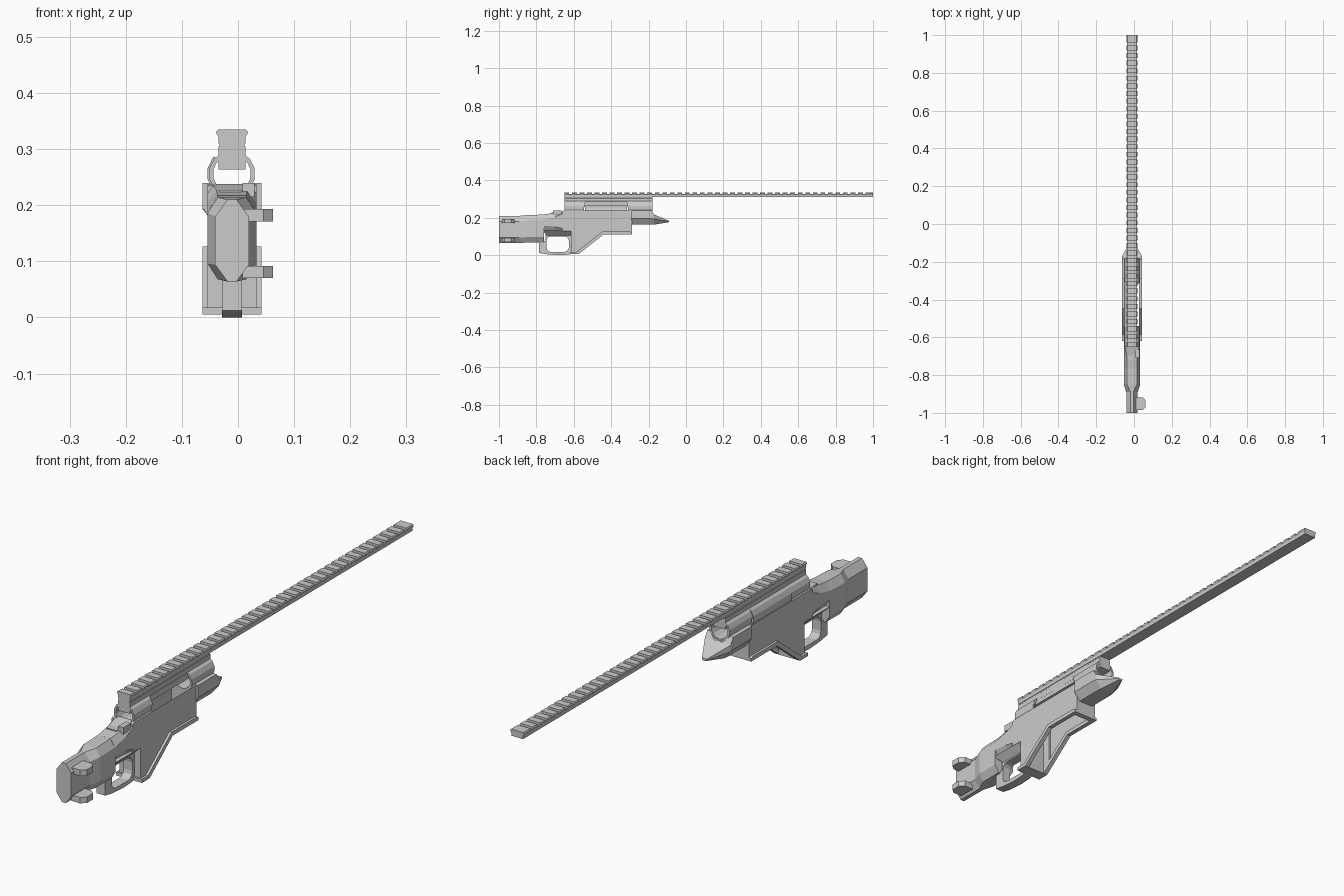
import bpy, bmesh, math
from mathutils import Vector

if "Cube" in bpy.data.objects:
    bpy.data.objects.remove(bpy.data.objects["Cube"])

CX = -0.0107  # centre line of the body


def mesh_object(name, bm):
    bmesh.ops.recalc_face_normals(bm, faces=bm.faces)
    me = bpy.data.meshes.new(name)
    bm.to_mesh(me)
    bm.free()
    ob = bpy.data.objects.new(name, me)
    bpy.context.collection.objects.link(ob)
    return ob


def loft(name, sections):
    """Skin a list of equal-length point rings and cap both ends."""
    bm = bmesh.new()
    rings = [[bm.verts.new(p) for p in s] for s in sections]
    n = len(rings[0])
    for a, b in zip(rings, rings[1:]):
        for i in range(n):
            j = (i + 1) % n
            bm.faces.new((a[i], a[j], b[j], b[i]))
    bm.faces.new(rings[0])
    bm.faces.new(rings[-1])
    return mesh_object(name, bm)


def side_extrude(name, yz, hw):
    return loft(name, [[(CX + s * hw, y, z) for y, z in yz] for s in (-1, 1)])


def length_extrude(name, xz, y0, y1):
    return loft(name, [[(CX + x, y, z) for x, z in xz] for y in (y0, y1)])


def box(name, x0, x1, y0, y1, z0, z1):
    return loft(name, [[(x0, y, z0), (x1, y, z0), (x1, y, z1), (x0, y, z1)] for y in (y0, y1)])


def mirrored(half):
    return half + [(-x, z) for x, z in reversed(half)]


def cham(y, hw, z0, z1, cx, cz):
    half = [(hw - cx, z0), (hw, z0 + cz), (hw, z1 - cz), (hw - cx, z1)]
    return [(CX + x, y, z) for x, z in mirrored(half)]


def circle(r, n=14, zc=0.256):
    return [(r * math.cos(2 * math.pi * (i + .5) / n), zc + r * math.sin(2 * math.pi * (i + .5) / n))
            for i in range(n)]


def cut(ob, *cutters):
    for c in cutters:
        m = ob.modifiers.new("cut", 'BOOLEAN')
        m.operation, m.solver, m.object = 'DIFFERENCE', 'EXACT', c
    dg = bpy.context.evaluated_depsgraph_get()
    me = bpy.data.meshes.new_from_object(ob.evaluated_get(dg))
    ob.modifiers.clear()
    ob.data = me


# Cutters
bore = length_extrude("bore_cutter", circle(0.034), -0.72, 0.0)
seat = length_extrude("seat_cutter", circle(0.040), -0.72, 0.0)
well = box("well_cutter", CX - 0.043, CX + 0.043, -0.545, -0.31, -0.1, 0.258)
well_low = box("lower_well_cutter", CX - 0.036, CX + 0.036, -0.575, -0.31, -0.1, 0.2)
port = box("port_cutter", CX + 0.026, 0.1, -0.54, -0.315, 0.243, 0.287)
hole_pts = []
for cy, cz, a0 in ((-0.65, 0.075, 0), (-0.722, 0.075, 90), (-0.722, 0.042, 180), (-0.65, 0.042, 270)):
    for k in range(4):
        a = math.radians(a0 + 30 * k)
        hole_pts.append((cy + 0.024 * math.cos(a), cz + 0.025 * math.sin(a)))
hole = side_extrude("guard_hole_cutter", hole_pts, 0.1)

# Rear of the stock: chamfered end, then flaring into the body
loft("stock_end", [cham(-1.0, 0.030, 0.064, 0.210, 0.022, 0.03),
                   cham(-0.89, 0.030, 0.064, 0.210, 0.022, 0.03),
                   cham(-0.85, 0.0435, 0.068, 0.214, 0.018, 0.028),
                   cham(-0.76, 0.0435, 0.068, 0.217, 0.018, 0.028)])
# Sloping shoulder behind the receiver
loft("stock_shoulder", [cham(-0.765, 0.0435, 0.13, 0.217, 0.018, 0.028),
                        cham(-0.70, 0.0435, 0.13, 0.226, 0.016, 0.022),
                        cham(-0.64, 0.0435, 0.13, 0.238, 0.008, 0.008)])

# Main body with magazine well
body = side_extrude("main_body", [
    (-0.66, 0.13), (-0.615, 0.13), (-0.615, 0.012), (-0.58, 0.012), (-0.445, 0.122),
    (-0.29, 0.122), (-0.29, 0.238), (-0.65, 0.238), (-0.66, 0.234)], 0.0435)
cut(body, seat, well, well_low)

# Flange around the well mouth
flange = side_extrude("well_flange", [
    (-0.62, 0.005), (-0.575, 0.005), (-0.44, 0.111), (-0.29, 0.111), (-0.29, 0.122),
    (-0.30, 0.126), (-0.447, 0.126), (-0.585, 0.018), (-0.62, 0.018)], 0.0525)
cut(flange, well_low)

# Chamfered base of the trigger housing
loft("trigger_housing", [
    [(CX - a, y0, z), (CX + a, y0, z), (CX + a, y1, z), (CX - a, y1, z)]
    for a, y0, y1, z in ((0.0435, -0.765, -0.60, 0.131), (0.018, -0.745, -0.61, 0.106))])

# Trigger guard
guard = side_extrude("trigger_guard", [
    (-0.785, 0.075), (-0.785, 0.012), (-0.74, 0.004), (-0.68, 0.0), (-0.63, 0.003),
    (-0.60, 0.012), (-0.60, 0.115), (-0.75, 0.115), (-0.75, 0.075)], 0.018)
cut(guard, hole)

# Fore-end with a boat-shaped nose
def nose(y, hw, zb, zm, zt, hb):
    return [(CX + x, y, z) for x, z in mirrored([(hb, zb), (hw, zm), (hw, zt)])]


fore = loft("fore_end", [nose(-0.292, 0.0525, 0.163, 0.195, 0.240, 0.030),
                         nose(-0.185, 0.0525, 0.163, 0.195, 0.240, 0.030),
                         nose(-0.17, 0.0525, 0.163, 0.193, 0.217, 0.028),
                         nose(-0.092, 0.010, 0.176, 0.180, 0.184, 0.006)])
cut(fore, seat)

# Receiver tube, open at both ends, with side port
tube = length_extrude("receiver_tube", circle(0.0415), -0.65, -0.18)
cut(tube, bore, well, port)

# Raised sleeve on the left of the receiver
sleeve = length_extrude("receiver_sleeve", circle(0.0445), -0.54, -0.315)
keep_left = box("sleeve_trim_cutter", CX - 0.030, 0.1, -0.7, -0.1, 0.1, 0.4)
cut(sleeve, bore, keep_left)

# Safety catch and rear cap
box("safety_catch", 0.008, 0.029, -0.71, -0.665, 0.215, 0.240)
box("rear_cap", CX - 0.022, CX + 0.018, -0.72, -0.64, 0.205, 0.227)

# Riser between tube and rail
length_extrude("rail_riser", mirrored([(0.024, 0.264), (0.024, 0.304), (0.022, 0.306), (0.022, 0.314)]),
               -0.65, -0.18)

# Long rail: solid bar plus repeated cross teeth
length_extrude("rail_bar", mirrored([(0.024, 0.310), (0.024, 0.322), (0.0265, 0.326)]), -0.65, 1.0)
tooth = mirrored([(0.0265, 0.326), (0.028, 0.3285), (0.028, 0.331), (0.025, 0.3345)])
count, pitch = 41, 1.65 / 41
for i in range(count):
    y = -0.65 + i * pitch
    length_extrude(f"rail_tooth_{i + 1}", tooth, y, y + (pitch if i == count - 1 else pitch * 0.64))

# Two hinge lugs on the right of the stock end
for name, z0 in (("upper_hinge", 0.171), ("lower_hinge", 0.070)):
    plan = [(0.008, -0.985), (0.045, -0.985), (0.062, -0.97), (0.062, -0.935), (0.045, -0.918), (0.008, -0.918)]
    loft(name, [[(x, y, z) for x, y in plan] for z in (z0, z0 + 0.022)])

# Remove helpers
for ob in (bore, seat, well, well_low, port, hole, keep_left):
    bpy.data.objects.remove(ob, do_unlink=True)
